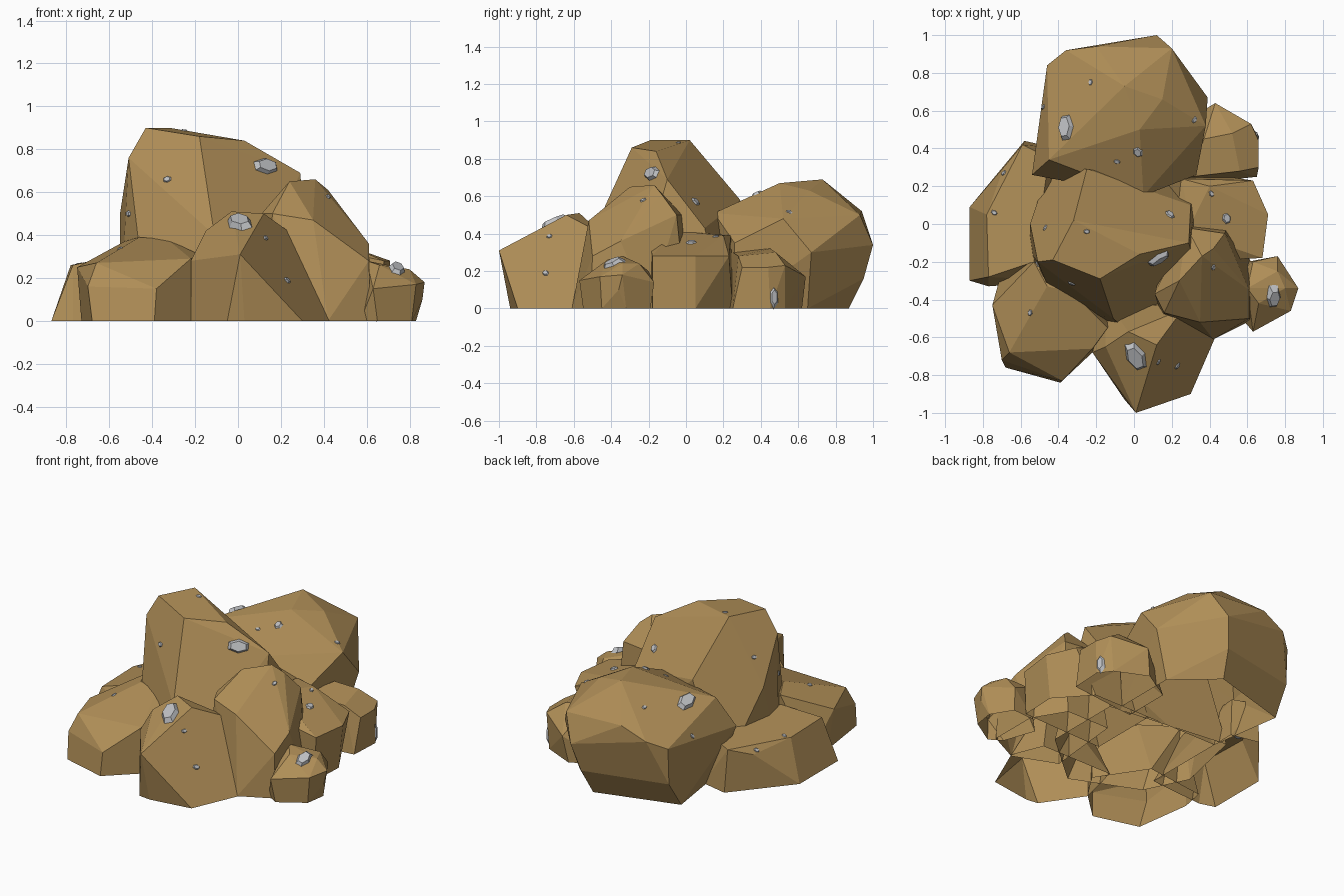
import bpy
import bmesh
import math
from mathutils import Matrix, Vector
from mathutils.bvhtree import BVHTree

default_cube = bpy.data.objects.get("Cube")
if default_cube:
    bpy.data.objects.remove(default_cube, do_unlink=True)


def make_material(name, colour):
    material = bpy.data.materials.new(name)
    material.use_nodes = True
    material.diffuse_color = (*colour, 1)
    shader = next(node for node in material.node_tree.nodes if node.type == "BSDF_PRINCIPLED")
    shader.inputs["Base Color"].default_value = (*colour, 1)
    shader.inputs["Roughness"].default_value = .9
    return material


sandstone = make_material("tan stone", (.43, .27, .095))
mineral = make_material("pale grey mineral", (.52, .53, .55))
rock_surfaces = []


def finish_object(name, bm, material):
    """Turn a bmesh into a named, flat shaded object."""
    mesh = bpy.data.meshes.new(name)
    bm.to_mesh(mesh)
    bm.free()
    mesh.materials.append(material)
    rock_object = bpy.data.objects.new(name, mesh)
    bpy.context.collection.objects.link(rock_object)
    return rock_object


def make_rock(name, footprint, corners):
    """Wrap a faceted stone around its footprint and its upper corners."""
    bm = bmesh.new()
    for x, y in footprint:
        bm.verts.new((x, y, 0))
    for corner in corners:
        bm.verts.new(corner)
    result = bmesh.ops.convex_hull(bm, input=bm.verts[:])
    leftovers = {item for key in ("geom_interior", "geom_unused") for item in result[key]}
    loose = [item for item in leftovers if isinstance(item, bmesh.types.BMVert)]
    bmesh.ops.delete(bm, geom=loose, context="VERTS")
    # Stones are hollow and open where they meet the ground
    ground = [face for face in bm.faces if all(vert.co.z < .001 for vert in face.verts)]
    bmesh.ops.delete(bm, geom=ground, context="FACES")
    # Merge nearly coplanar triangles into broad chiselled facets
    bmesh.ops.dissolve_limit(bm, angle_limit=math.radians(10),
                             verts=bm.verts[:], edges=bm.edges[:])
    bmesh.ops.recalc_face_normals(bm, faces=bm.faces[:])
    rock_surfaces.append(BVHTree.FromBMesh(bm))
    return finish_object(name, bm, sandstone)


def make_chip(name, start, direction, length, heading=0, width=.7):
    """Press a small tapered crystal onto the first stone hit by a ray."""
    hits = [tree.ray_cast(Vector(start), Vector(direction)) for tree in rock_surfaces]
    hits = [hit for hit in hits if hit[0] is not None]
    if not hits:
        return
    location, normal, _, _ = min(hits, key=lambda hit: hit[3])
    if normal.dot(Vector(direction)) > 0:
        normal = -normal
    angle = math.radians(heading)
    along = Vector((math.cos(angle), math.sin(angle), 0))
    along = (along - normal * along.dot(normal)).normalized()
    across = normal.cross(along)
    placement = Matrix((along, across, normal)).transposed().to_4x4()
    placement.translation = location
    size = Matrix.Diagonal((length, length * width, length * .4, 1))
    bm = bmesh.new()
    bmesh.ops.create_cone(bm, cap_ends=True, segments=6, radius1=.5, radius2=.3,
                          depth=.6, matrix=placement @ size)
    finish_object(name, bm, mineral)


# Tall stone in the middle of the pile
make_rock("tall_centre_rock",
          footprint=[(-.55, -.15), (-.42, -.42), (0, -.6), (.35, -.3), (.35, .2), (-.45, .3)],
          corners=[(-.43, -.19, .9), (-.32, .02, .9), (-.18, -.29, .86), (.03, -.16, .84),
                   (.29, -.1, .69), (-.51, -.2, .76), (-.55, 0, .5), (-.25, .29, .58),
                   (.3, .1, .43), (-.11, -.5, .4)])

# Broad boulder at the back, undercut near the ground
make_rock("back_boulder",
          footprint=[(-.47, .72), (.05, .87), (.3, .65), (.3, .25), (-.4, .25)],
          corners=[(.03, .5, .67), (-.05, .73, .69), (.15, .66, .63), (-.36, .92, .45),
                   (-.46, .84, .4), (-.46, .83, .17), (.08, .95, .16), (-.45, .34, .54),
                   (.12, 1, .34), (.2, .93, .5), (-.2, .94, .52), (.38, .52, .48),
                   (.39, .67, .3), (.33, .26, .35), (.05, .15, .51), (-.54, .26, .35),
                   (-.5, .68, .35)])

# Shouldered stone on the front left of the pile
make_rock("shoulder_rock",
          footprint=[(.15, -.5), (.42, -.61), (.62, -.51), (.62, -.2), (.5, 0), (.2, 0)],
          corners=[(.24, -.3, .65), (.36, -.17, .66), (.42, -.13, .61), (.61, -.35, .36),
                   (.61, -.5, .28), (.11, -.37, .5), (.16, -.47, .5), (.35, -.52, .47),
                   (.48, -.05, .5), (.28, -.02, .5)])

# Pointed stone at the very front
make_rock("front_rock",
          footprint=[(-.05, -.93), (.03, -.94), (.3, -.9), (.43, -.6), (.35, -.4),
                     (-.22, -.68), (-.15, -.4)],
          corners=[(.01, -1, .31), (-.22, -.68, .28), (-.15, -.65, .42),
                   (-.03, -.57, .51), (.12, -.64, .5), (.26, -.45, .4)])

# Low stones on the right side
make_rock("front_right_rock",
          footprint=[(-.73, -.4), (-.68, -.76), (-.39, -.84), (-.22, -.68), (-.1, -.5),
                     (-.3, -.2), (-.7, -.25)],
          corners=[(-.75, -.43, .25), (-.66, -.68, .27), (-.7, -.72, .16), (-.38, -.83, .15),
                   (-.22, -.66, .29), (-.14, -.55, .29), (-.53, -.2, .37), (-.46, -.33, .39),
                   (-.33, -.36, .38)])
make_rock("right_rock",
          footprint=[(-.87, .09), (-.87, -.3), (-.77, -.33), (-.72, .3), (-.58, .44),
                     (-.4, .4), (-.4, -.3)],
          corners=[(-.77, -.28, .26), (-.78, .05, .26), (-.69, .3, .22), (-.59, .42, .27),
                   (-.58, .1, .29), (-.53, -.2, .31), (-.45, .35, .28)])

# Low stones on the left side
make_rock("left_rock",
          footprint=[(.5, .25), (.68, .05), (.67, -.18), (.1, -.2), (.1, .25)],
          corners=[(.63, .23, .28), (.71, .05, .28), (.68, -.18, .28), (.4, .2, .39),
                   (.45, -.1, .38), (.3, 0, .41), (.25, .24, .39), (.2, -.2, .38)])
make_rock("back_left_rock",
          footprint=[(.4, .62), (.6, .53), (.66, .45), (.65, .25), (.2, .2), (.2, .5)],
          corners=[(.43, .64, .17), (.62, .53, .23), (.66, .44, .22), (.66, .3, .22),
                   (.56, .28, .28), (.52, .48, .3), (.37, .45, .32), (.3, .25, .3)])
make_rock("small_left_rock",
          footprint=[(.57, -.5), (.65, -.55), (.81, -.45), (.83, -.32), (.75, -.19),
                     (.6, -.2), (.5, -.3)],
          corners=[(.6, -.34, .28), (.66, -.42, .26), (.8, -.34, .24), (.76, -.25, .24),
                   (.87, -.34, .18), (.86, -.36, .1), (.83, -.46, .17), (.63, -.57, .15),
                   (.76, -.17, .14), (.63, -.2, .2)])

# Large crystals lying on the stones
above, down = 2, (0, 0, -1)
make_chip("back_crystal", (-.36, .51, above), down, length=.19, heading=100, width=.6)
make_chip("front_crystal", (.01, -.7, above), down, length=.22, heading=110, width=.6)
make_chip("small_rock_crystal", (.74, -.39, above), down, length=.15, heading=95, width=.65)
make_chip("tall_rock_crystal", (.13, -.18, above), down, length=.17, heading=25, width=.6)
make_chip("side_crystal", (above, .47, .06), (-1, 0, 0), length=.06, heading=90, width=2.2)

# Small crystal chips scattered over the pile
chip_spots = [(-.25, -.04), (-.47, -.02), (.42, -.23), (-.74, .06), (-.69, .27),
              (-.55, -.47), (.41, .16), (-.09, .33), (.32, .55), (-.23, .75),
              (.24, .9), (-.48, .62), (.13, -.73)]
for number, (x, y) in enumerate(chip_spots):
    make_chip(f"chip_{number}", (x, y, above), down, length=.045, heading=number * 50)
for number, (x, y) in enumerate([(.19, .05), (.49, .03), (.02, .38)]):
    make_chip(f"wide_chip_{number}", (x, y, above), down, length=.075, heading=110, width=.8)

# Chips on the steep front faces
for number, (x, z) in enumerate([(-.33, .66), (.23, .19), (-.51, .5)]):
    make_chip(f"front_chip_{number}", (x, -above, z), (0, 1, 0), length=.055, heading=number * 20)
